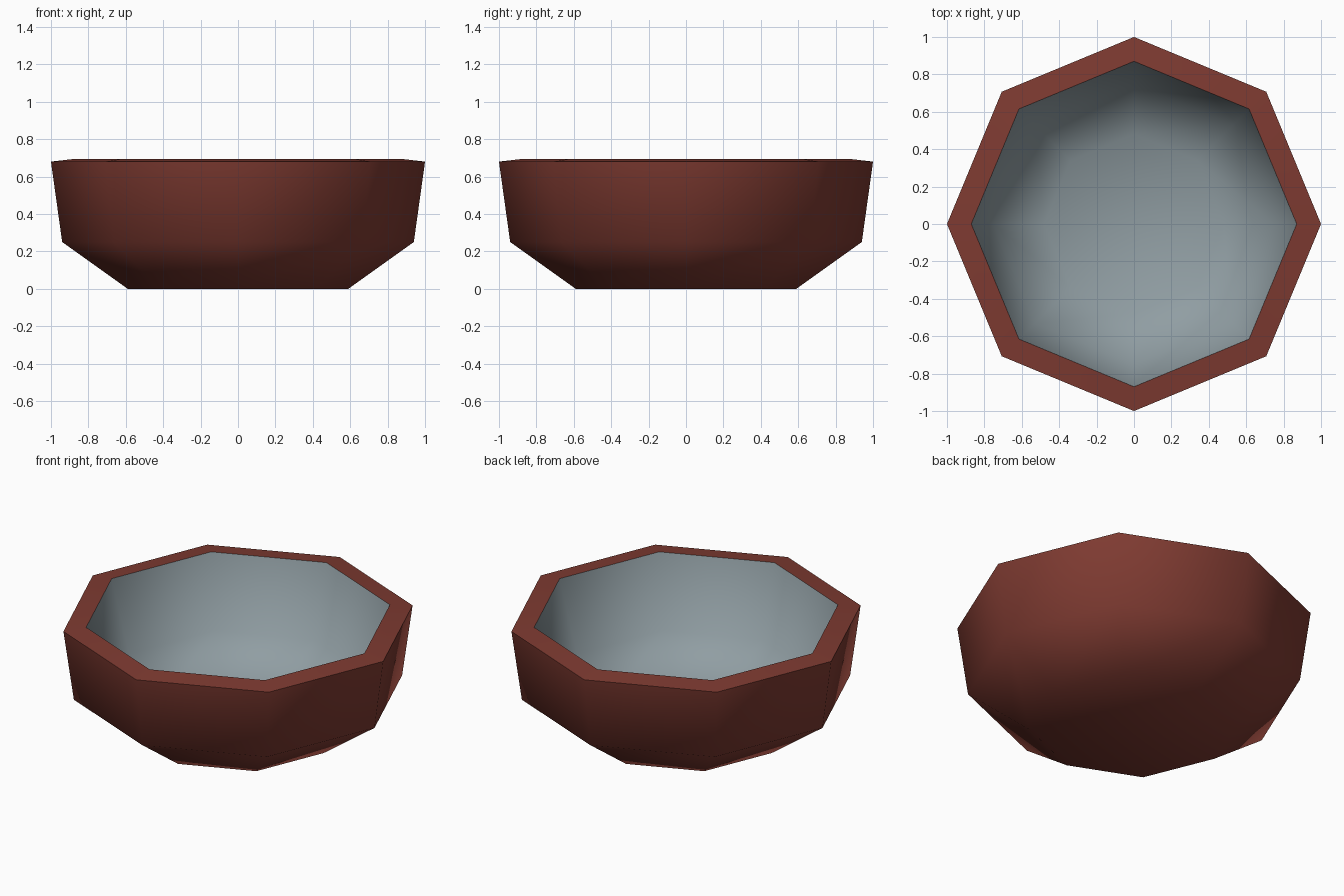
import bpy, bmesh, math

if "Cube" in bpy.data.objects:
    bpy.data.objects.remove(bpy.data.objects["Cube"])

SIDES = 8


def material(name, rgb):
    m = bpy.data.materials.new(name)
    m.diffuse_color = (*rgb, 1)
    m.use_nodes = True
    m.node_tree.nodes["Principled BSDF"].inputs["Base Color"].default_value = m.diffuse_color
    return m


# closed profile (radius, height): outer foot, belly, rim, inner wall, inner floor
profile = [(0.59, 0.0), (0.94, 0.25), (1.0, 0.68), (0.87, 0.695),
           (0.75, 0.26), (0.48, 0.10)]
INNER_START = 3

bm = bmesh.new()
rings = []
for r, z in profile:
    rings.append([bm.verts.new((r * math.cos(2 * math.pi * i / SIDES),
                                r * math.sin(2 * math.pi * i / SIDES), z))
                  for i in range(SIDES)])

# bowl walls, with the glaze on everything inside the rim
for k in range(len(rings) - 1):
    a, b = rings[k], rings[k + 1]
    for i in range(SIDES):
        j = (i + 1) % SIDES
        f = bm.faces.new((a[i], a[j], b[j], b[i]))
        f.material_index = 1 if k >= INNER_START else 0

# base and inner floor
bm.faces.new(rings[0][::-1])
bm.faces.new(rings[-1]).material_index = 1

mesh = bpy.data.meshes.new("bowl")
bm.to_mesh(mesh)
bm.free()
mesh.materials.append(material("red brown clay", (0.21, 0.043, 0.031)))
mesh.materials.append(material("blue grey glaze", (0.28, 0.34, 0.365)))

bowl = bpy.data.objects.new("bowl", mesh)
bpy.context.collection.objects.link(bowl)
bpy.context.view_layer.objects.active = bowl
bowl.select_set(True)
bpy.ops.object.shade_smooth_by_angle(angle=math.radians(60))
